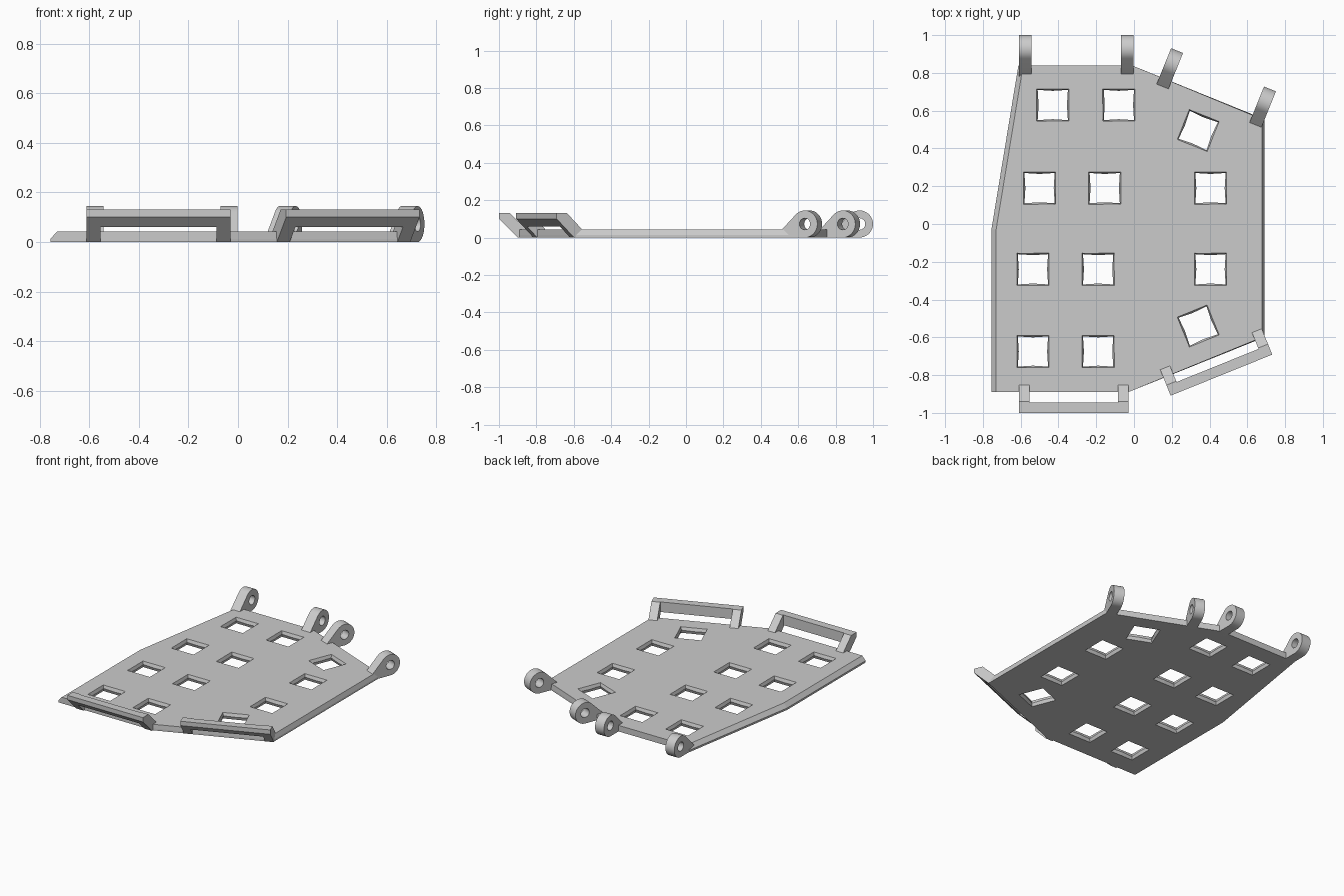
import bpy, bmesh
from math import radians, cos, sin, pi
from mathutils import Matrix

cube = bpy.data.objects.get("Cube")
if cube:
    bpy.data.objects.remove(cube, do_unlink=True)

grey = bpy.data.materials.new("light_grey")
grey.use_nodes = True
COLOUR = (0.6, 0.6, 0.6, 1)
grey.diffuse_color = COLOUR
grey.node_tree.nodes["Principled BSDF"].inputs["Base Color"].default_value = COLOUR
TILT = 22


def finish(bm, name):
    bmesh.ops.recalc_face_normals(bm, faces=bm.faces)
    mesh = bpy.data.meshes.new(name)
    bm.to_mesh(mesh)
    bm.free()
    mesh.materials.append(grey)
    ob = bpy.data.objects.new(name, mesh)
    bpy.context.collection.objects.link(ob)
    return ob


def loft(bm, loops):
    """Skin a stack of equal-length loops and cap both ends."""
    rings = [[bm.verts.new(p) for p in loop] for loop in loops]
    n = len(rings[0])
    for a, b in zip(rings, rings[1:]):
        for i in range(n):
            j = (i + 1) % n
            bm.faces.new((a[i], a[j], b[j], b[i]))
    bm.faces.new(rings[0])
    bm.faces.new(rings[-1])


def bar(bm, profile, x0, x1):
    """Extrude a side profile (y, z) along x."""
    loft(bm, [[(x, y, z) for y, z in profile] for x in (x0, x1)])


def place(ob, x, y, angle=0):
    ob.data.transform(Matrix.Translation((x, y, 0)) @ Matrix.Rotation(radians(angle), 4, 'Z'))


def cut(ob, cutter):
    mod = ob.modifiers.new("cut", 'BOOLEAN')
    mod.operation = 'DIFFERENCE'
    mod.solver = 'EXACT'
    mod.object = cutter
    bpy.context.view_layer.objects.active = ob
    bpy.ops.object.modifier_apply(modifier=mod.name)
    bpy.data.objects.remove(cutter, do_unlink=True)


# Base plate with sloped left and right edges
outline = [(-0.755, -0.89), (-0.03, -0.89), (0.69, -0.6), (0.69, 0.555),
           (0, 0.835), (-0.03, 0.84), (-0.612, 0.84), (-0.755, -0.03)]
inset = [0.025, 0, -0.012, -0.012, 0, 0, 0.025, 0.025]
top = [(x + d, y) for (x, y), d in zip(outline, inset)]
bm = bmesh.new()
loft(bm, [[(x, y, 0) for x, y in outline],
          [(x, y, 0.013) for x, y in outline],
          [(x, y, 0.042) for x, y in top]])
plate = finish(bm, "base_plate")

# Square openings whose walls bulge inwards halfway down
holes = [(-0.43, 0.63, 0), (-0.08, 0.63, 0), (0.34, 0.495, -TILT),
         (-0.5, 0.19, 0), (-0.155, 0.19, 0), (0.405, 0.19, 0),
         (-0.535, -0.24, 0), (-0.19, -0.24, 0), (0.405, -0.24, 0),
         (0.34, -0.54, TILT), (-0.535, -0.675, 0), (-0.19, -0.675, 0)]


def opening(corner, side, z):
    return [(corner, corner, z), (0, side, z), (-corner, corner, z), (-side, 0, z),
            (-corner, -corner, z), (0, -side, z), (corner, -corner, z), (side, 0, z)]


bm = bmesh.new()
for x, y, angle in holes:
    start = len(bm.verts)
    loft(bm, [opening(0.086, 0.086, -0.002), opening(0.08, 0.075, 0.021),
              opening(0.086, 0.086, 0.044)])
    bm.verts.ensure_lookup_table()
    bmesh.ops.transform(bm, verts=bm.verts[start:],
                        matrix=Matrix.Translation((x, y, 0)) @ Matrix.Rotation(radians(angle), 4, 'Z'))
cut(plate, finish(bm, "opening_cutter"))

# Hinge lugs: a round eye running into a sloped foot, tip at the local origin
R, HALF = 0.0725, 0.034


def lug(name, x, y, angle=0):
    def arc(r, start, end, n):
        return [(-R + r * cos(start + (end - start) * i / n),
                 R + r * sin(start + (end - start) * i / n)) for i in range(n + 1)]
    bm = bmesh.new()
    bar(bm, arc(R, -pi / 2, pi * 0.75, 24) + [(-0.247, 0)], -HALF, HALF)
    ob = finish(bm, name)
    bm = bmesh.new()
    bar(bm, arc(0.031, 0, 2 * pi, 24)[:-1], -0.1, 0.1)
    cut(ob, finish(bm, "eye_cutter"))
    place(ob, x, y, angle)
    bpy.ops.object.select_all(action='DESELECT')
    ob.select_set(True)
    bpy.context.view_layer.objects.active = ob
    bpy.ops.object.shade_smooth_by_angle(angle=radians(30))


lug("back_lug_right", -0.576, 1.0)
lug("back_lug_middle", -0.036, 1.0)
lug("angled_lug_inner", 0.228, 0.918, -TILT)
lug("angled_lug_outer", 0.72, 0.715, -TILT)


# Front loops: two sloped legs joined by a crossbar, front face at local y = 0
def front_loop(name, x, y, angle=0):
    half, leg = 0.29, 0.056
    slope = [(0, 0.13), (0.06, 0.13), (0.19, 0), (0.1, 0), (0, 0.1)]
    cross = [(0, 0.13), (0.055, 0.13), (0.055, 0.06), (0.04, 0.06), (0, 0.1)]
    bm = bmesh.new()
    bar(bm, slope, -half, -half + leg)
    bar(bm, slope, half - leg, half)
    bar(bm, cross, -half + leg, half - leg)
    place(finish(bm, name), x, y, angle)


front_loop("front_loop_straight", -0.32, -1.0)
front_loop("front_loop_angled", 0.463, -0.8, TILT)
